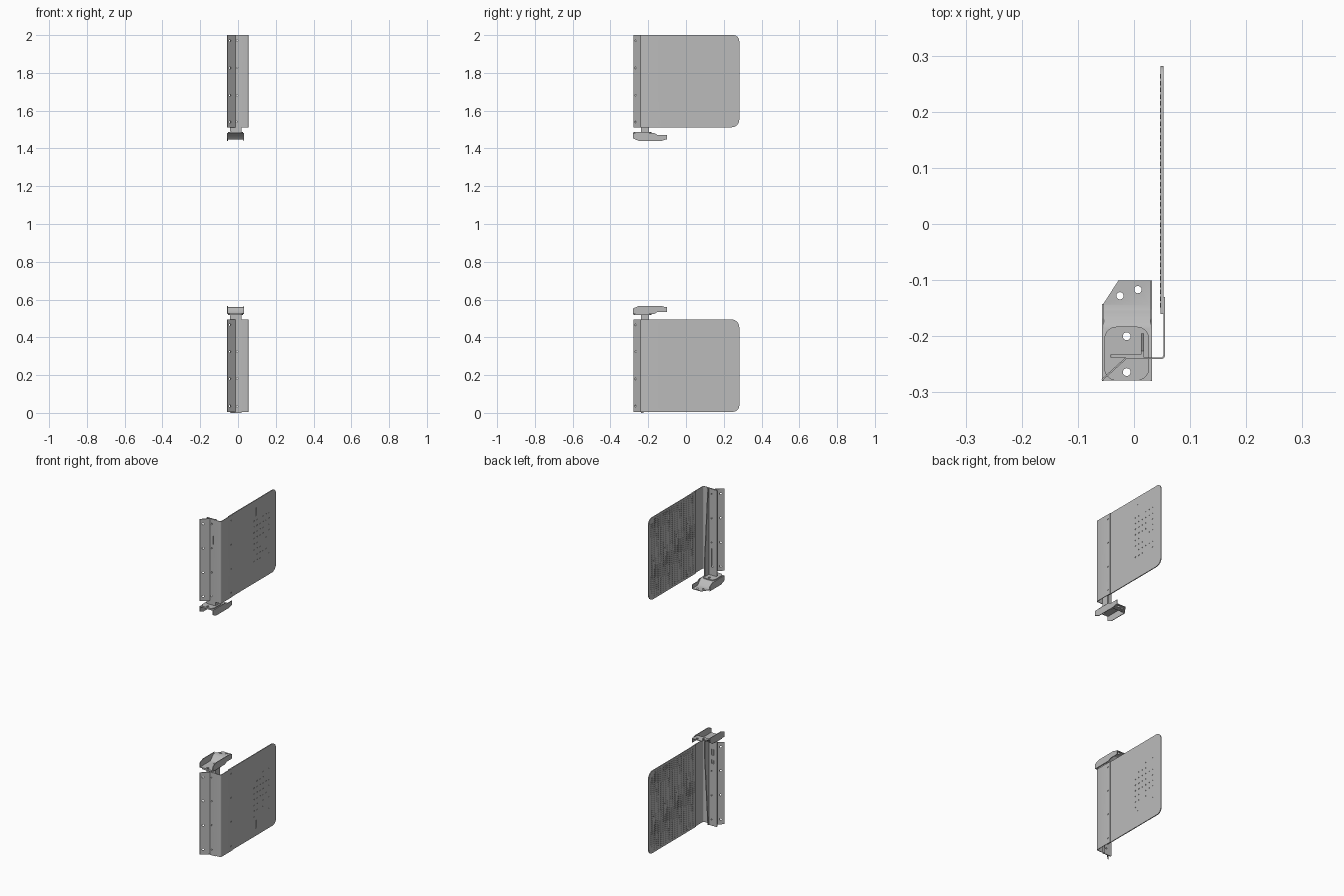
import bpy, bmesh, math, random
from mathutils import Vector, Matrix

if "Cube" in bpy.data.objects:
    bpy.data.objects.remove(bpy.data.objects["Cube"])

random.seed(4)
TOP = 2.006          # upper unit is the lower one mirrored: z -> TOP - z

grey = bpy.data.materials.new("light_grey_metal")
grey.diffuse_color = (0.50, 0.50, 0.50, 1)
grey.use_nodes = True
grey.node_tree.nodes["Principled BSDF"].inputs["Base Color"].default_value = grey.diffuse_color


def place(axis, a, b, c):
    """Point from plane coordinates (a, b) and extrusion coordinate c."""
    return {'x': (c, a, b), 'y': (a, c, b), 'z': (a, b, c)}[axis]


def finish(bm, name):
    bmesh.ops.recalc_face_normals(bm, faces=bm.faces)
    me = bpy.data.meshes.new(name)
    bm.to_mesh(me)
    bm.free()
    ob = bpy.data.objects.new(name, me)
    bpy.context.collection.objects.link(ob)
    me.materials.append(grey)
    return ob


def add_prism(bm, pts, axis, lo, hi):
    a = [bm.verts.new(place(axis, *p, lo)) for p in pts]
    b = [bm.verts.new(place(axis, *p, hi)) for p in pts]
    n = len(pts)
    bm.faces.new(a)
    bm.faces.new(b[::-1])
    for i in range(n):
        bm.faces.new((a[i], b[i], b[(i + 1) % n], a[(i + 1) % n]))


def prism(name, pts, axis, lo, hi):
    bm = bmesh.new()
    add_prism(bm, pts, axis, lo, hi)
    return finish(bm, name)


def rounded(x0, y0, x1, y1, radii, seg=8):
    """Rectangle outline with radii for corners (x0y0, x1y0, x1y1, x0y1)."""
    pts = []
    for k, (cx, cy, sx, sy) in enumerate(((x0, y0, 1, 1), (x1, y0, -1, 1), (x1, y1, -1, -1), (x0, y1, 1, -1))):
        r = radii[k]
        if r == 0:
            pts.append((cx, cy))
            continue
        for i in range(seg + 1):
            t = math.pi + k * math.pi / 2 + i / seg * math.pi / 2
            pts.append((cx + sx * r + r * math.cos(t), cy + sy * r + r * math.sin(t)))
    return pts


def circle(x, y, r, n=14):
    return [(x + r * math.cos(2 * math.pi * i / n), y + r * math.sin(2 * math.pi * i / n)) for i in range(n)]


def sheet(path, t):
    """Closed outline of a folded sheet: the path offset to its left by t."""
    P = [Vector(p) for p in path]
    N = []
    for a, b in zip(P, P[1:]):
        d = (b - a).normalized()
        N.append(Vector((-d.y, d.x)))
    off = []
    for i, p in enumerate(P):
        n0, n1 = N[max(i - 1, 0)], N[min(i, len(N) - 1)]
        m = (n0 + n1).normalized()
        off.append(p + m * t / m.dot(n0))
    return [tuple(p) for p in P] + [tuple(p) for p in reversed(off)]


def cut(ob, cutters):
    """Remove a list of (outline, axis, lo, hi) prisms from the object."""
    bm = bmesh.new()
    for c in cutters:
        add_prism(bm, *c)
    tool = finish(bm, "cutter")
    tool.hide_render = True
    m = ob.modifiers.new("holes", 'BOOLEAN')
    m.operation, m.solver, m.object = 'DIFFERENCE', 'EXACT', tool
    bpy.context.view_layer.objects.active = ob
    bpy.ops.object.modifier_apply(modifier=m.name)
    bpy.data.objects.remove(tool)


def build_unit(tag, upper):
    parts = []
    z0, z1 = 0.006, 0.494
    rows = (0.036, 0.18, 0.324, 0.466)

    # Folded cover: slanted wing, front face, side flange with a rounded bend
    bend = [(0.0475 + 0.008 * math.sin(t), -0.233 - 0.008 * math.cos(t))
            for t in [i * math.pi / 8 for i in range(5)]]
    path = [(-0.056, -0.279), (-0.014, -0.241)] + bend + [(0.0555, -0.13)]
    cover = prism(tag + "_folded_cover", sheet(path, 0.003), 'z', z0, z1)
    holes = [(circle(x, z, 0.005), 'y', -0.3, -0.22) for x in (-0.043, -0.005) for z in rows]
    holes += [(circle(-0.145, z, 0.004), 'x', 0.05, 0.06) for z in rows]
    if upper:
        holes.append((rounded(0.004, 0.105, 0.011, 0.155, [0.003] * 4, 4), 'y', -0.3, -0.22))
    cut(cover, holes)
    parts.append(cover)

    # Large side panel with shallow fixing holes
    panel = prism(tag + "_side_panel", rounded(-0.16, z0, 0.282, z1, (0, 0.032, 0.04, 0)), 'x', 0.0475, 0.0525)
    dots = [(rounded(0.09, 0.05, 0.097, 0.10, [0.003] * 4, 4), 'x', 0.05, 0.06)]
    for i in range(6):
        for j in range(8):
            if random.random() < 0.75:
                dots.append((circle(0.075 + i * 0.028, 0.125 + j * 0.034, 0.0035, 8), 'x', 0.05, 0.06))
    cut(panel, dots)
    parts.append(panel)

    # Fine raised dots on the inner side of the panel
    bm = bmesh.new()
    for i in range(35):
        for j in range(39):
            y, z = -0.145 + i * 0.012, 0.022 + j * 0.012
            if y > 0.24 and not 0.04 < z < 0.46:
                continue
            add_prism(bm, circle(y, z, 0.004, 6), 'x', 0.0465, 0.0476)
    parts.append(finish(bm, tag + "_panel_dots"))

    # Post behind the cover with its tapered rib
    end = z0 if upper else 0.0
    post = prism(tag + "_post", rounded(-0.042, end, 0.0175, 0.518, (0.006, 0, 0, 0.006), 4), 'y', -0.2375, -0.2325)
    if upper:
        slots = [(-0.014, 0.36, -0.006, 0.47)]
    else:
        slots = [(-0.022, 0.42, -0.004, 0.455), (-0.022, 0.37, -0.004, 0.392)]
    slots = [(rounded(*s, [0.002] * 4, 3), 'y', -0.25, -0.22) for s in slots]
    slots += [(circle(-0.005, z, 0.004), 'y', -0.25, -0.22) for z in rows[:3]]
    cut(post, slots)
    parts.append(post)
    parts.append(prism(tag + "_post_rib", [(-0.2325, end), (-0.226, end), (-0.195, 0.42), (-0.195, 0.518),
                                           (-0.2325, 0.518)], 'x', 0.0125, 0.0175))

    # Rounded foot plate at the end of the post
    foot = prism(tag + "_foot_plate", rounded(-0.053, -0.279, 0.027, -0.183, [0.022] * 4), 'z', 0.518, 0.524)
    bolts = [(circle(-0.013, y, 0.007, 20), 'z', 0.5, 0.6) for y in (-0.2, -0.264)]
    cut(foot, bolts)
    parts.append(foot)

    # Stepped clamp web with clipped corner and bolt holes
    step = [(-0.279, 0.5242), (-0.186, 0.5242), (-0.176, 0.528), (-0.154, 0.553), (-0.145, 0.556), (-0.101, 0.556)]
    web = prism(tag + "_clamp_web", sheet(step, 0.0035), 'x', -0.055, 0.031)
    clip = [(-0.07, -0.166), (-0.028, -0.101), (-0.028, -0.08), (-0.07, -0.08)]
    backs = [(circle(x, y, 0.0065, 20), 'z', 0.5, 0.6) for x, y in ((-0.025, -0.128), (0.007, -0.117))]
    cut(web, bolts + backs + [(clip, 'z', 0.5, 0.6)])
    parts.append(web)

    # Clamp side flanges
    tall = [(-0.28, 0.5242), (-0.168, 0.5242), (-0.152, 0.534), (-0.101, 0.534),
            (-0.101, 0.556), (-0.128, 0.566), (-0.25, 0.566), (-0.28, 0.553)]
    short = [(-0.28, 0.5242), (-0.168, 0.5242), (-0.143, 0.54), (-0.143, 0.566), (-0.25, 0.566), (-0.28, 0.553)]
    parts.append(prism(tag + "_clamp_right_flange", tall, 'x', 0.029, 0.0325))
    parts.append(prism(tag + "_clamp_left_flange", short, 'x', -0.057, -0.0535))

    # The upper unit is mirrored top to bottom
    for ob in parts:
        if upper:
            ob.data.transform(Matrix.Translation((0, 0, TOP)) @ Matrix.Diagonal((1, 1, -1, 1)))
            ob.data.flip_normals()
        bpy.ops.object.select_all(action='DESELECT')
        ob.select_set(True)
        bpy.context.view_layer.objects.active = ob
        bpy.ops.object.shade_smooth_by_angle(angle=math.radians(30))


build_unit("lower", False)
build_unit("upper", True)
